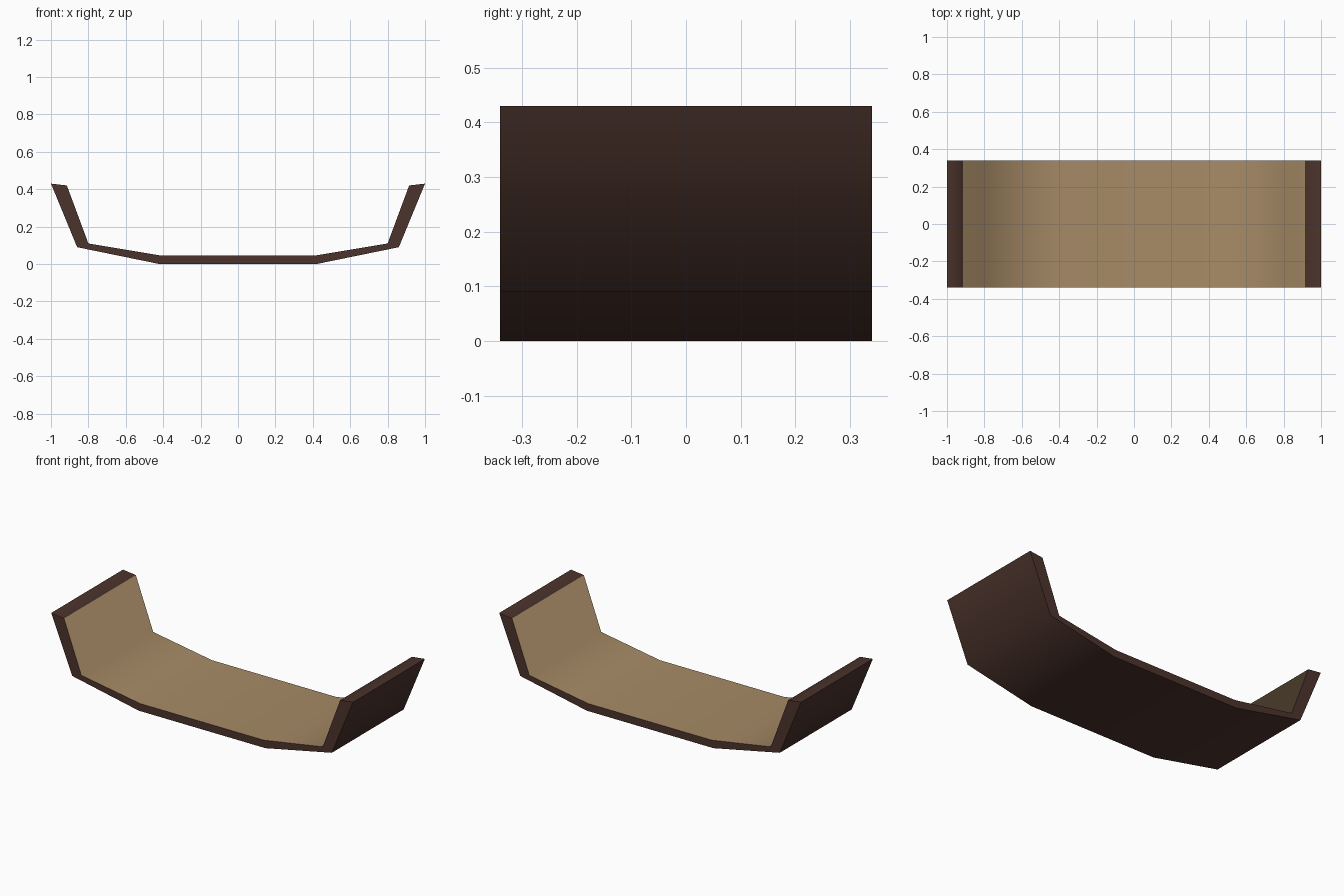
import bpy, bmesh, math

if "Cube" in bpy.data.objects:
    bpy.data.objects.remove(bpy.data.objects["Cube"])

HALF_DEPTH = 0.34
OUTER = [(0.42, 0.0), (0.86, 0.09), (1.0, 0.43)]
INNER = [(0.41, 0.045), (0.80, 0.11), (0.915, 0.42)]


def material(name, rgb):
    m = bpy.data.materials.new(name)
    m.diffuse_color = (*rgb, 1)
    m.use_nodes = True
    m.node_tree.nodes["Principled BSDF"].inputs["Base Color"].default_value = m.diffuse_color
    return m


def mirrored(half):
    return [(-x, z) for x, z in reversed(half)] + half


# Bent tray: outer and inner profile swept along the depth
bm = bmesh.new()
rows = []
for profile in (mirrored(OUTER), mirrored(INNER)):
    rows.append([[bm.verts.new((x, y, z)) for x, z in profile]
                 for y in (-HALF_DEPTH, HALF_DEPTH)])
(of, ob), (nf, nb) = rows
n = len(of)
for i in range(n - 1):
    j = i + 1
    bm.faces.new((of[i], ob[i], ob[j], of[j]))                     # underside
    bm.faces.new((nf[i], nf[j], nb[j], nb[i])).material_index = 1  # lining
    bm.faces.new((of[i], of[j], nf[j], nf[i]))                     # front rim
    bm.faces.new((ob[i], nb[i], nb[j], ob[j]))                     # back rim
# End rims
bm.faces.new((of[0], nf[0], nb[0], ob[0]))
bm.faces.new((of[-1], ob[-1], nb[-1], nf[-1]))
bmesh.ops.recalc_face_normals(bm, faces=bm.faces)

mesh = bpy.data.meshes.new("bent_tray")
bm.to_mesh(mesh)
bm.free()
mesh.materials.append(material("dark brown", (0.072, 0.034, 0.025)))
mesh.materials.append(material("tan", (0.39, 0.26, 0.135)))
tray = bpy.data.objects.new("bent_tray", mesh)
bpy.context.collection.objects.link(tray)

# Smooth along the bends, sharp at the rims
bpy.context.view_layer.objects.active = tray
tray.select_set(True)
bpy.ops.object.shade_smooth_by_angle(angle=math.radians(70))
